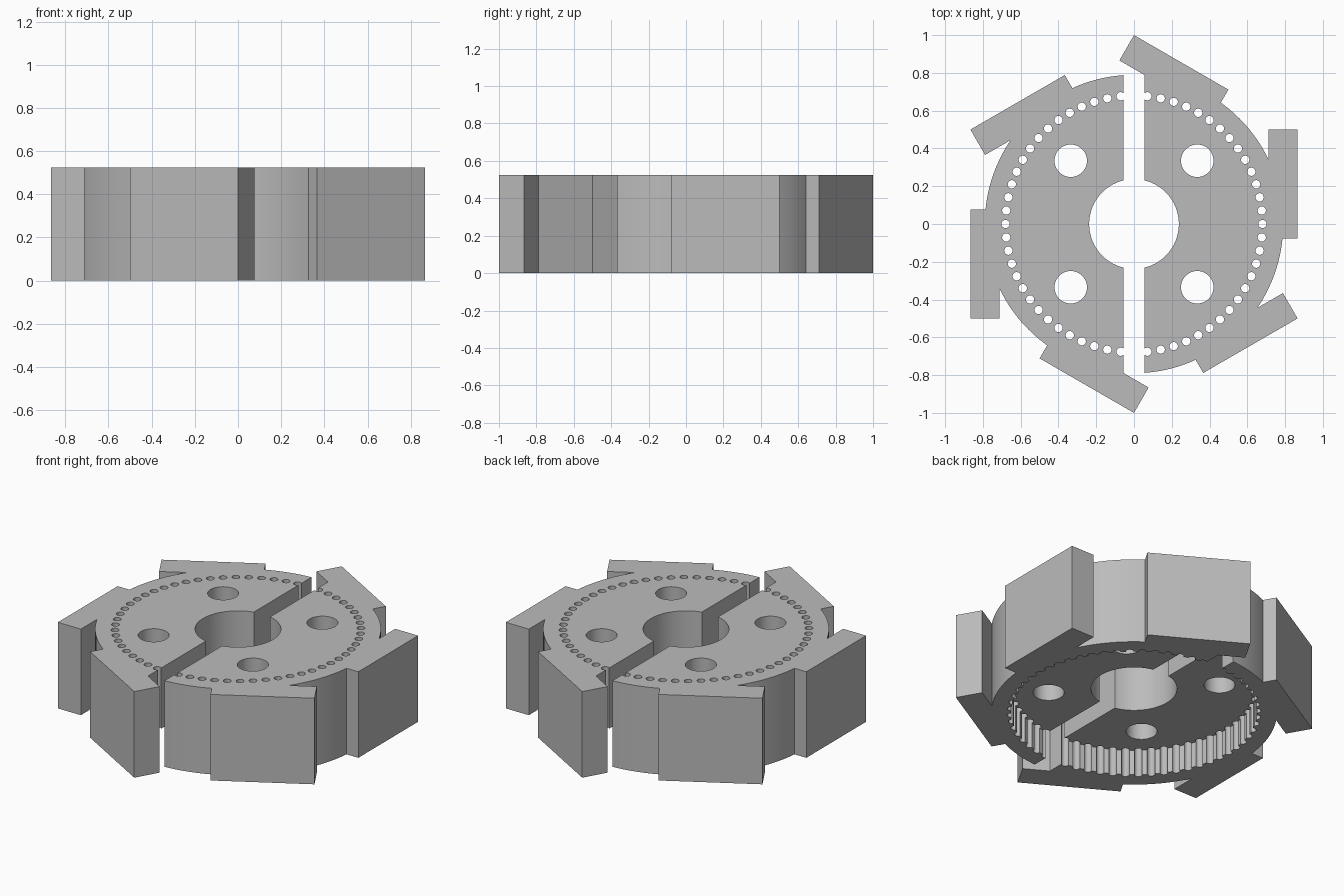
import bpy, bmesh
from math import pi, radians, cos, sin
from mathutils import Matrix, Vector

HEIGHT = 0.525
DISC_R = 0.79
BORE_R = 0.2375
PIN_CIRCLE_R = 0.68
PIN_R = 0.022
BOLT_R, BOLT_OFFSET = 0.086, 0.335
POCKET_DEPTH = 0.155
SLOT_HALF = 0.055
BLOCK_LENGTH, BLOCK_DEPTH = 0.577, 0.155

cube = bpy.data.objects.get("Cube")
if cube:
    bpy.data.objects.remove(cube, do_unlink=True)

grey = bpy.data.materials.new("plain grey")
grey.use_nodes = True
grey.diffuse_color = (0.5, 0.5, 0.5, 1)
grey.node_tree.nodes["Principled BSDF"].inputs["Base Color"].default_value = (0.5, 0.5, 0.5, 1)


def add_cylinder(bm, x, y, radius, z0, z1, sides):
    bmesh.ops.create_cone(bm, cap_ends=True, segments=sides, radius1=radius, radius2=radius,
                          depth=z1 - z0, matrix=Matrix.Translation((x, y, (z0 + z1) / 2)))


def add_box(bm, low, high, turn=0):
    low, high = Vector(low), Vector(high)
    matrix = (Matrix.Rotation(turn, 4, 'Z') @ Matrix.Translation((low + high) / 2)
              @ Matrix.Diagonal((high - low).to_4d()))
    bmesh.ops.create_cube(bm, size=1, matrix=matrix)


def make_object(name, bm):
    mesh = bpy.data.meshes.new(name)
    bm.to_mesh(mesh)
    bm.free()
    mesh.materials.append(grey)
    obj = bpy.data.objects.new(name, mesh)
    bpy.context.collection.objects.link(obj)
    return obj


def combine(target, name, bm, operation):
    """Apply a boolean with a temporary tool body."""
    tool = make_object(name, bm)
    tool.hide_render = True
    mod = target.modifiers.new(name, 'BOOLEAN')
    mod.operation, mod.solver, mod.object = operation, 'EXACT', tool
    bpy.context.view_layer.objects.active = target
    bpy.ops.object.modifier_apply(modifier=name)
    bpy.data.objects.remove(tool, do_unlink=True)


# Round body
bm = bmesh.new()
add_cylinder(bm, 0, 0, DISC_R, 0, HEIGHT, 128)
half = make_object("right_half", bm)

# Round pocket in the underside
bm = bmesh.new()
add_cylinder(bm, 0, 0, PIN_CIRCLE_R, -0.1, POCKET_DEPTH, 128)
combine(half, "pocket", bm, 'DIFFERENCE')

# Centre bore
bm = bmesh.new()
add_cylinder(bm, 0, 0, BORE_R, -0.2, HEIGHT + 0.2, 64)
combine(half, "bore", bm, 'DIFFERENCE')

# Bolt holes and the circle of small pin holes
bm = bmesh.new()
for side in (-1, 1):
    add_cylinder(bm, BOLT_OFFSET, side * BOLT_OFFSET, BOLT_R, -0.2, HEIGHT + 0.2, 40)
for i in range(-14, 15):
    a = radians(6 * i)
    add_cylinder(bm, PIN_CIRCLE_R * cos(a), PIN_CIRCLE_R * sin(a), PIN_R, -0.2, HEIGHT + 0.2, 20)
combine(half, "holes", bm, 'DIFFERENCE')

# Remove the slot and everything on its other side
bm = bmesh.new()
add_box(bm, (-1.5, -1.5, -0.5), (SLOT_HALF, 1.5, 1.5))
combine(half, "slot", bm, 'DIFFERENCE')

# Three tangential blocks on the rim
bm = bmesh.new()
outer = cos(radians(30))
for turn in (-60, 0, 60):
    add_box(bm, (outer - BLOCK_DEPTH, 0.5 - BLOCK_LENGTH, 0), (outer, 0.5, HEIGHT), radians(turn))
combine(half, "blocks", bm, 'UNION')

# Smooth round walls, sharp edges
bpy.ops.object.select_all(action='DESELECT')
half.select_set(True)
bpy.context.view_layer.objects.active = half
bpy.ops.object.shade_smooth_by_angle(angle=radians(30))

# Matching half, turned half way round
other = half.copy()
other.name = "left_half"
other.rotation_euler.z = pi
bpy.context.collection.objects.link(other)
half.name = "left_half_body"
other.name = "right_half_body"
